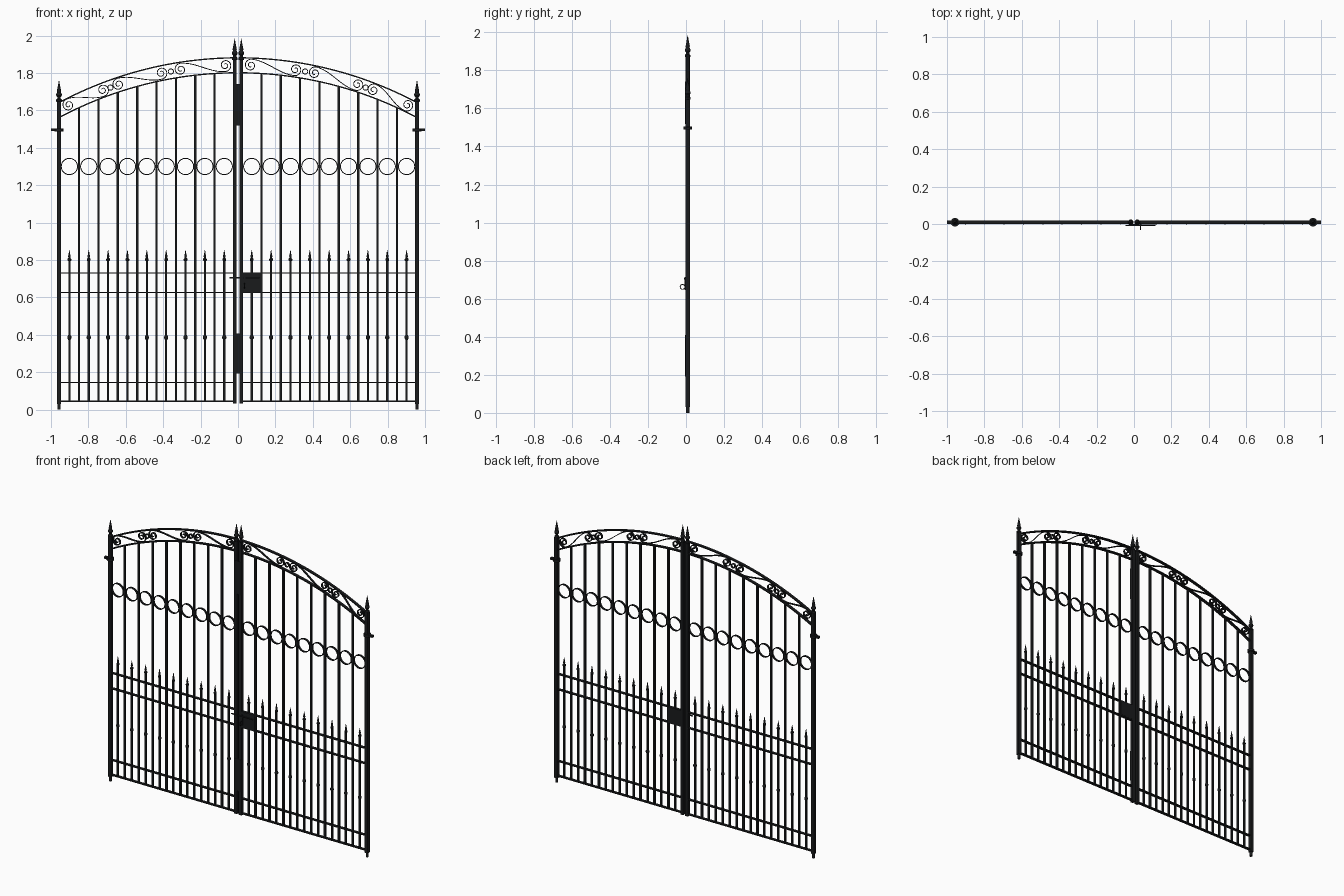
import bpy, bmesh, math
from mathutils import Matrix, Vector

if "Cube" in bpy.data.objects:
    bpy.data.objects.remove(bpy.data.objects["Cube"])

CY = 0.009                      # y of the gate plane
mat = bpy.data.materials.new("black iron")
mat.diffuse_color = (0.010, 0.011, 0.012, 1)
mat.use_nodes = True
mat.node_tree.nodes["Principled BSDF"].inputs["Base Color"].default_value = mat.diffuse_color


def box(bm, x0, x1, z0, z1, d, y=CY):
    m = Matrix.Translation(((x0 + x1) / 2, y, (z0 + z1) / 2)) @ \
        Matrix.Diagonal((abs(x1 - x0), d, z1 - z0, 1))
    bmesh.ops.create_cube(bm, size=1, matrix=m)


def lathe(bm, x, z, profile, n=12):
    """Turn (radius, height) points round a vertical axis, capped."""
    rings = [[bm.verts.new((x + r * math.cos(2 * math.pi * i / n),
                            CY + r * math.sin(2 * math.pi * i / n), z + h))
              for i in range(n)] for r, h in profile]
    for a, b in zip(rings, rings[1:]):
        for i in range(n):
            bm.faces.new((a[i], a[(i + 1) % n], b[(i + 1) % n], b[i]))
    bm.faces.new(rings[0])
    bm.faces.new(rings[-1])


def ribbon(bm, pts, t, d, closed=False):
    """Flat bar of thickness t and depth d bent along (x, z) points."""
    pts = [Vector(p) for p in pts]
    n, rings = len(pts), []
    for i, p in enumerate(pts):
        a = pts[(i - 1) % n] if closed else pts[max(i - 1, 0)]
        b = pts[(i + 1) % n] if closed else pts[min(i + 1, n - 1)]
        tan = (b - a).normalized()
        nor = Vector((-tan.y, tan.x)) * t / 2
        rings.append([bm.verts.new((q.x, CY + s * d / 2, q.y)) for q, s in
                      ((p + nor, -1), (p + nor, 1), (p - nor, 1), (p - nor, -1))])
    for i in range(n if closed else n - 1):
        a, b = rings[i], rings[(i + 1) % n]
        for k in range(4):
            bm.faces.new((a[k], a[(k + 1) % 4], b[(k + 1) % 4], b[k]))
    if not closed:
        bm.faces.new(rings[0])
        bm.faces.new(rings[-1])


def circle(x, z, r, n=32):
    return [(x + r * math.cos(2 * math.pi * i / n),
             z + r * math.sin(2 * math.pi * i / n)) for i in range(n)]


def finish(name, bm, smooth=False):
    bmesh.ops.recalc_face_normals(bm, faces=bm.faces[:])
    me = bpy.data.meshes.new(name)
    bm.to_mesh(me)
    bm.free()
    me.materials.append(mat)
    ob = bpy.data.objects.new(name, me)
    bpy.context.collection.objects.link(ob)
    if smooth:
        bpy.ops.object.select_all(action='DESELECT')
        ob.select_set(True)
        bpy.context.view_layer.objects.active = ob
        bpy.ops.object.shade_smooth_by_angle(angle=math.radians(35))


R = 2.03                        # arch radius


def arch(x, top=1.881):
    return top - R + math.sqrt(R * R - x * x)


def scroll(xa, xb, r=0.033):
    """S-shaped scroll with a spiral at each end, lying in the arch band."""
    a, b = Vector((xa, arch(xa, 1.842))), Vector((xb, arch(xb, 1.842)))
    mid, u = (a + b) / 2, (b - a).normalized()
    v, L = Vector((-u.y, u.x)), (b - a).length / 2
    half = []
    for i in range(37):         # spiral unwinding to its top point
        f = i / 36
        ang = math.pi / 2 + (1 - f) * math.pi * 3.2
        q = 0.007 + (r - 0.007) * f
        half.append((-L + q * math.cos(ang), q * math.sin(ang)))
    link = [(-L + 2 * L * i / 20, r * math.cos(math.pi * i / 20)) for i in range(1, 20)]
    path = half + link + [(-p, -q) for p, q in reversed(half)]
    return [mid + u * p + v * q for p, q in path]


POST_FINIAL = [(0.011, 0), (0.015, 0.004), (0.015, 0.012), (0.009, 0.018), (0.009, 0.026),
               (0.015, 0.034), (0.015, 0.042), (0.010, 0.050), (0.011, 0.060),
               (0.006, 0.085), (0.001, 0.115)]
SPEAR = [(0.005, -0.004), (0.010, 0.001), (0.010, 0.009), (0.005, 0.014),
         (0.007, 0.024), (0.004, 0.036), (0.001, 0.056)]
KNOB = [(0.005, -0.014), (0.011, -0.005), (0.011, 0.005), (0.005, 0.014)]
STEP = 0.1035
XO, XI = 0.957, 0.0175          # outer and inner post positions

for s, side in ((-1, "left"), (1, "right")):
    # posts with finials and the bottom pivot
    bm = bmesh.new()
    box(bm, s * (XO - 0.0115), s * (XO + 0.0115), 0.03, 1.65, 0.024)
    finish(side + "_outer_post", bm)
    bm = bmesh.new()
    box(bm, s * (XI - 0.0105), s * (XI + 0.0105), 0.034, 1.872, 0.024)
    finish(side + "_inner_post", bm)
    bm = bmesh.new()
    lathe(bm, s * XO, 1.645, POST_FINIAL, 16)
    lathe(bm, s * XI, 1.868, POST_FINIAL, 16)
    finish(side + "_post_finials", bm, True)
    bm = bmesh.new()
    lathe(bm, s * XO, 0, [(0.009, 0), (0.009, 0.035)], 16)
    finish(side + "_bottom_pivot", bm, True)

    # upper hinge: collar round the post and an outward lug
    bm = bmesh.new()
    lathe(bm, s * XO, 1.488, [(0.023, 0), (0.023, 0.016)], 20)
    box(bm, s * (XO + 0.01), s, 1.489, 1.503, 0.018)
    finish(side + "_hinge", bm, True)

    # horizontal rails and arched rails
    bm = bmesh.new()
    for z in (0.045, 0.145, 0.627, 0.731):
        box(bm, s * XI, s * XO, z - 0.003, z + 0.003, 0.02)
    finish(side + "_rails", bm)
    bm = bmesh.new()
    for top in (1.881, 1.801):
        ribbon(bm, [(s * x, arch(x, top)) for x in
                    [XI + (XO - XI) * i / 32 for i in range(33)]], 0.007, 0.02)
    finish(side + "_arch_rails", bm, True)

    # tall bars up to the lower arch
    bm = bmesh.new()
    for i in range(8):
        x = s * (0.125 + i * STEP)
        box(bm, x - 0.006, x + 0.006, 0.045, arch(x, 1.801), 0.012)
    finish(side + "_tall_bars", bm)

    # short bars, their spear tips and knobs, and the ring row above
    bars, tips, rings = bmesh.new(), bmesh.new(), bmesh.new()
    for i in range(9):
        x = s * (0.0735 + i * STEP)
        box(bars, x - 0.0055, x + 0.0055, 0.045, 0.80, 0.011)
        lathe(tips, x, 0.797, SPEAR)
        lathe(tips, x, 0.386, KNOB)
        ribbon(rings, circle(x, 1.300, 0.0435), 0.005, 0.014, True)
    finish(side + "_short_bars", bars)
    finish(side + "_spear_tips_and_knobs", tips, True)
    finish(side + "_ring_row", rings, True)

    # scrollwork with small rings between scrolls
    bm = bmesh.new()
    for xa, xb in ((0.068, 0.307), (0.410, 0.639), (0.723, 0.906)):
        ribbon(bm, scroll(s * xa, s * xb), 0.0045, 0.014)
    for x in (0.359, 0.682):
        ribbon(bm, circle(s * x, arch(x, 1.840), 0.014, 20), 0.0045, 0.014, True)
    finish(side + "_scrollwork", bm, True)

# cover plates over the gap between the leaves
bm = bmesh.new()
box(bm, -0.027, 0.027, 0.192, 0.408, 0.006, -0.002)
box(bm, -0.027, 0.027, 1.518, 1.740, 0.006, -0.002)
finish("centre_cover_plates", bm)

# lock case, sliding latch and pull ring
bm = bmesh.new()
box(bm, 0.02, 0.124, 0.630, 0.732, 0.022)
finish("lock_case", bm)
bm = bmesh.new()
box(bm, -0.045, 0.115, 0.702, 0.708, 0.006, -0.008)
box(bm, 0.03, 0.04, 0.645, 0.715, 0.006, -0.005)
finish("latch_bar", bm)
bpy.ops.mesh.primitive_torus_add(major_radius=0.0125, minor_radius=0.0025,
                                 major_segments=24, minor_segments=8,
                                 location=(0.035, -0.018, 0.662),
                                 rotation=(0, math.pi / 2, 0))
pull = bpy.context.object
pull.name = "pull_ring"
pull.data.materials.append(mat)
bpy.ops.object.shade_smooth_by_angle()
